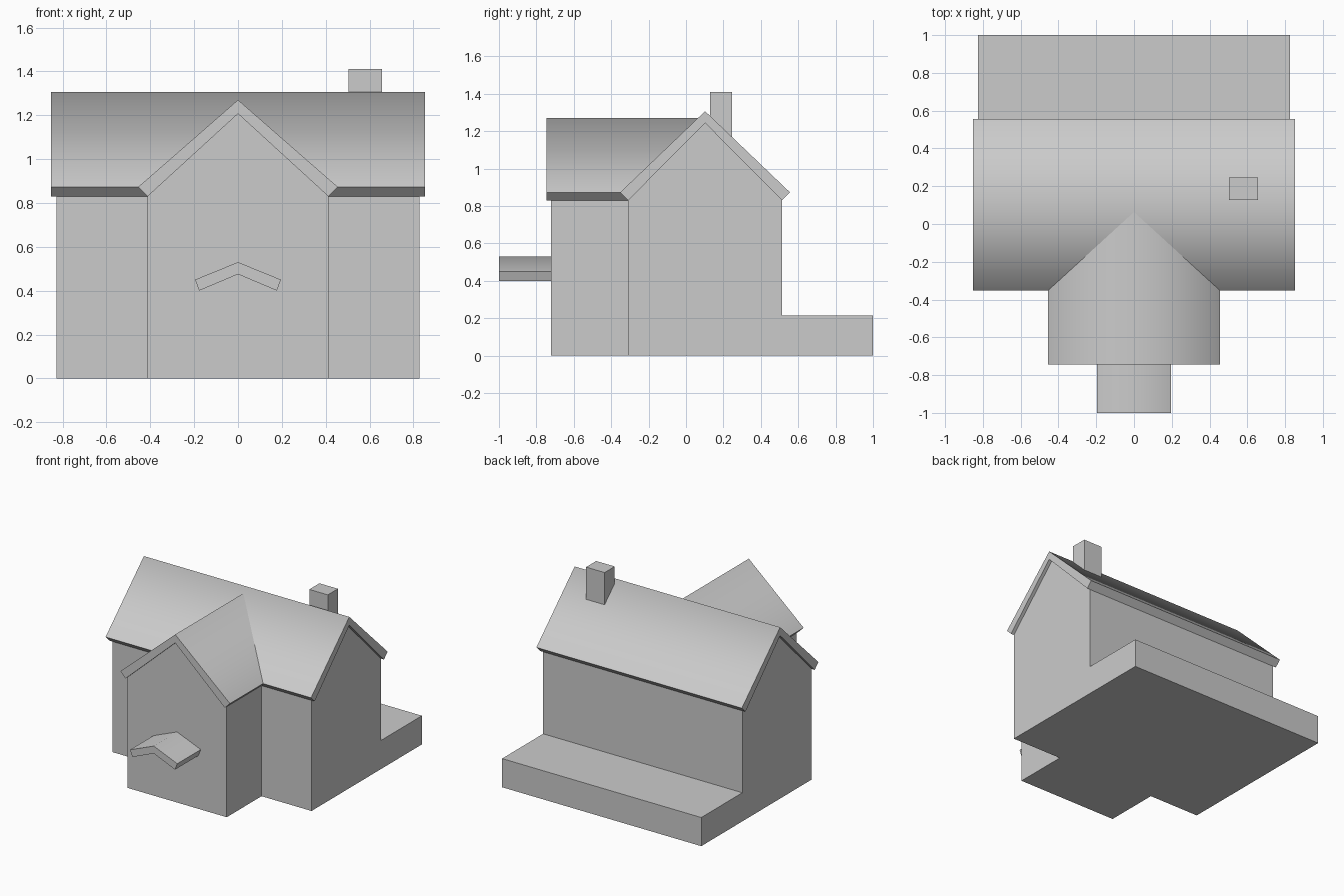
import bpy
import bmesh

cube = bpy.data.objects.get("Cube")
if cube:
    bpy.data.objects.remove(cube, do_unlink=True)

# One plain grey for the whole house
grey = bpy.data.materials.new("plain_grey")
grey.use_nodes = True
colour = (0.6, 0.6, 0.6, 1)
grey.diffuse_color = colour
grey.node_tree.nodes["Principled BSDF"].inputs["Base Color"].default_value = colour


def extrude_profile(name, profile, start, end, axis, centre=0.0, ridge=None):
    """Extrude a (across, z) profile along x or y; shade smooth over the ridge only."""
    def place(across, along, z):
        return (along, across + centre, z) if axis == "x" else (across + centre, along, z)

    bm = bmesh.new()
    rings = [[bm.verts.new(place(a, t, z)) for a, z in profile] for t in (start, end)]
    bm.faces.new(rings[0])
    bm.faces.new(rings[1])
    n = len(profile)
    for i in range(n):
        j = (i + 1) % n
        bm.faces.new((rings[0][i], rings[0][j], rings[1][j], rings[1][i]))
    bmesh.ops.recalc_face_normals(bm, faces=bm.faces)
    for face in bm.faces:
        face.smooth = ridge is not None
    for edge in bm.edges:
        edge.smooth = ridge is not None and all(abs(v.co.z - ridge) < 1e-4 for v in edge.verts)
    mesh = bpy.data.meshes.new(name)
    bm.to_mesh(mesh)
    bm.free()
    mesh.materials.append(grey)
    obj = bpy.data.objects.new(name, mesh)
    bpy.context.collection.objects.link(obj)
    return obj


def gable_walls(name, half, eave, peak, *span, **kw):
    profile = [(-half, 0), (half, 0), (half, eave), (0, peak), (-half, eave)]
    return extrude_profile(name, profile, *span, **kw)


def pitched_slab(name, outer, inner, peak, under_peak, *span, **kw):
    """Bent slab: outer and inner are the (half width, z) points of its eave."""
    (ow, oz), (iw, iz) = outer, inner
    profile = [(-ow, oz), (-iw, iz), (0, under_peak), (iw, iz), (ow, oz), (0, peak)]
    return extrude_profile(name, profile, *span, ridge=peak, **kw)


def box(name, x, y, z):
    profile = [(y[0], z[0]), (y[1], z[0]), (y[1], z[1]), (y[0], z[1])]
    return extrude_profile(name, profile, x[0], x[1], "x")


# Main body and front wing
MID = 0.102
gable_walls("main_walls", 0.411, 0.83, 1.244, -0.827, 0.827, "x", centre=MID)
gable_walls("front_wing_walls", 0.412, 0.83, 1.207, -0.722, MID, "y")

# Roofs
pitched_slab("main_roof", (0.454, 0.873), (0.411, 0.83), 1.307, 1.244,
             -0.853, 0.853, "x", centre=MID)
pitched_slab("front_wing_roof", (0.455, 0.873), (0.412, 0.83), 1.27, 1.207,
             -0.745, MID, "y")

# Door canopy, rear terrace and chimney
pitched_slab("door_canopy", (0.196, 0.45), (0.177, 0.40), 0.53, 0.475, -1.0, -0.71, "y")
box("rear_terrace", (-0.827, 0.827), (0.5, 1.0), (0, 0.215))
box("chimney", (0.503, 0.657), (0.127, 0.247), (1.0, 1.41))
